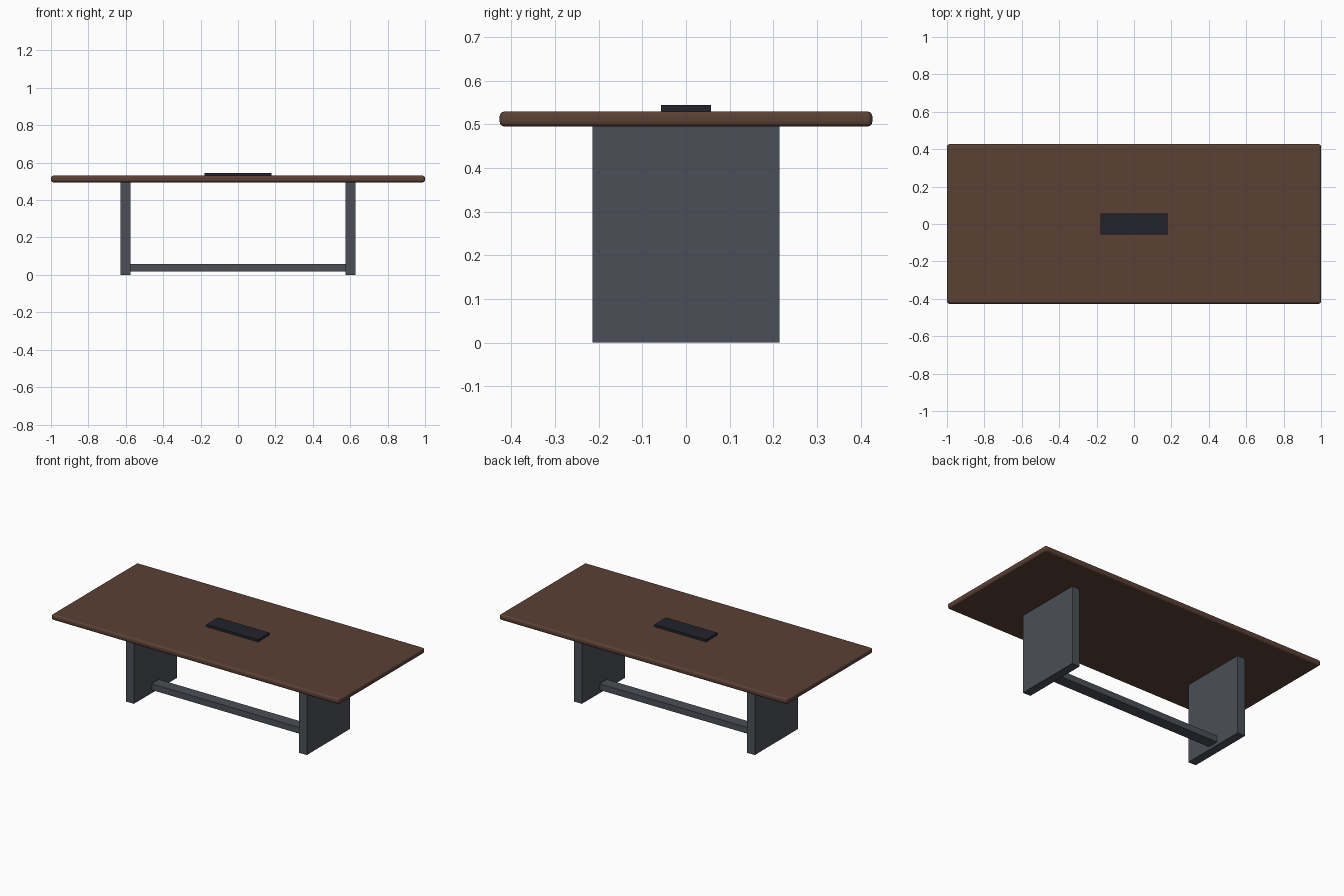
import bpy

if "Cube" in bpy.data.objects:
    bpy.data.objects.remove(bpy.data.objects["Cube"])


def material(name, rgb):
    m = bpy.data.materials.new(name)
    m.diffuse_color = (*rgb, 1)
    m.use_nodes = True
    m.node_tree.nodes["Principled BSDF"].inputs["Base Color"].default_value = m.diffuse_color
    return m


def box(name, lo, hi, mat):
    """Box spanning two opposite corners."""
    centre = [(a + b) / 2 for a, b in zip(lo, hi)]
    bpy.ops.mesh.primitive_cube_add(size=1, location=centre)
    ob = bpy.context.object
    ob.name = name
    ob.scale = [b - a for a, b in zip(lo, hi)]
    bpy.ops.object.transform_apply(location=False, rotation=False, scale=True)
    ob.data.materials.append(mat)
    return ob


wood = material("dark brown wood", (0.105, 0.052, 0.035))
metal = material("grey metal", (0.070, 0.079, 0.096))
black = material("blue black plastic", (0.016, 0.016, 0.027))

# Table top with rounded edges
top = box("table_top", (-1, -0.427, 0.495), (1, 0.427, 0.53), wood)
bevel = top.modifiers.new("rounded_edges", 'BEVEL')
bevel.width = 0.012
bevel.segments = 3

# Slab legs
for side, name in ((-1, "left_leg"), (1, "right_leg")):
    x = side * 0.601
    box(name, (x - 0.027, -0.214, 0), (x + 0.027, 0.214, 0.496), metal)

# Low stretcher between the legs
box("stretcher", (-0.576, -0.036, 0.019), (0.576, 0.036, 0.058), metal)

# Cable box in the middle of the top
box("cable_box", (-0.179, -0.057, 0.529), (0.179, 0.057, 0.545), black)
